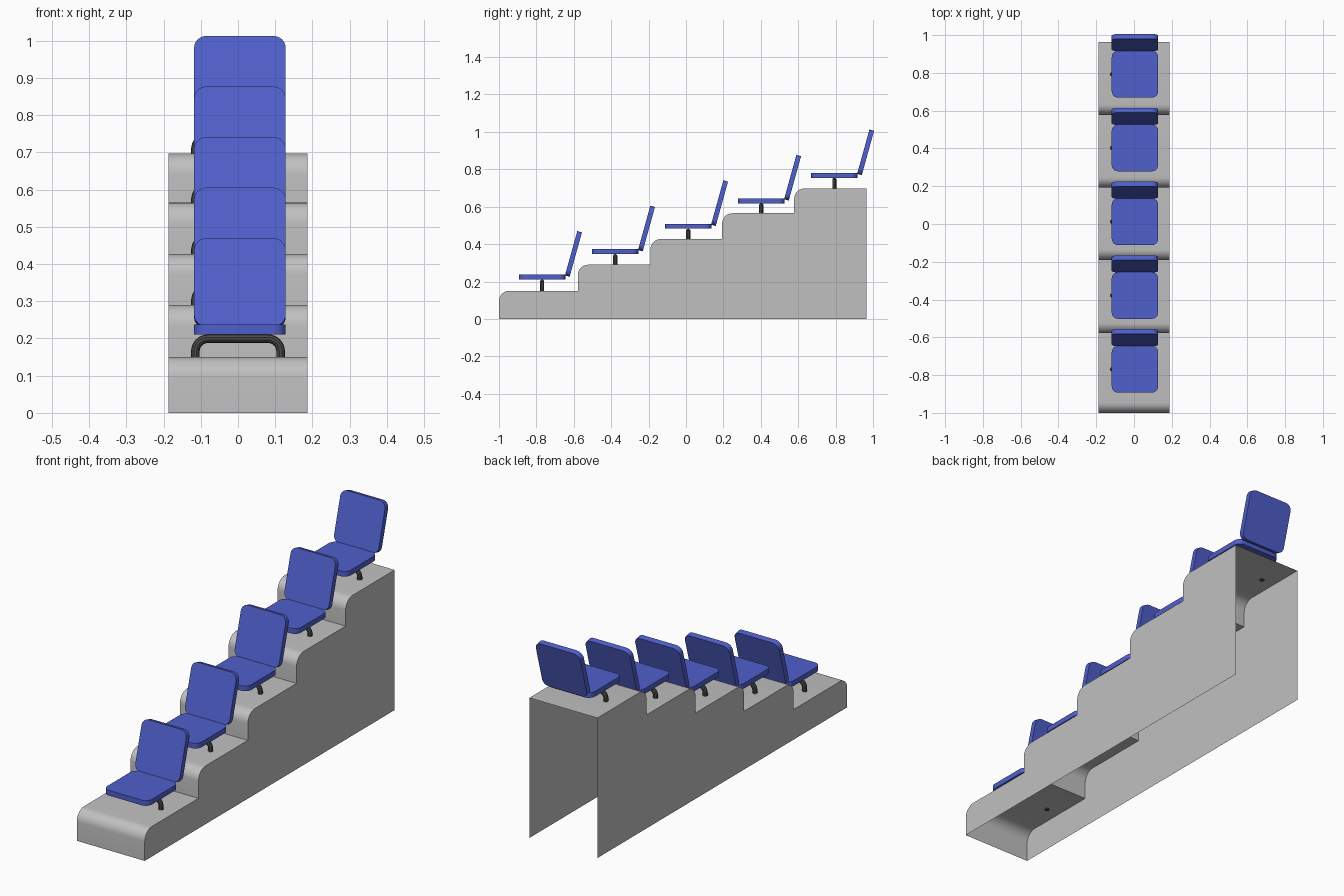
import bpy, bmesh, math
from mathutils import Matrix, Vector

if "Cube" in bpy.data.objects:
    bpy.data.objects.remove(bpy.data.objects["Cube"])


def material(name, rgb):
    m = bpy.data.materials.new(name)
    m.diffuse_color = (*rgb, 1)
    m.use_nodes = True
    m.node_tree.nodes["Principled BSDF"].inputs["Base Color"].default_value = m.diffuse_color
    return m


GREY = material("concrete grey", (0.53, 0.53, 0.53))
BLUE = material("seat blue", (0.08, 0.115, 0.60))
DARK = material("dark metal", (0.07, 0.07, 0.07))


def add_object(name, mesh, mat):
    mesh.materials.clear()
    mesh.materials.append(mat)
    ob = bpy.data.objects.new(name, mesh)
    bpy.context.collection.objects.link(ob)
    bpy.ops.object.select_all(action='DESELECT')
    ob.select_set(True)
    bpy.context.view_layer.objects.active = ob
    bpy.ops.object.shade_smooth_by_angle(angle=math.radians(30))
    return ob


def arc(cx, cy, r, a0, a1, n=8):
    return [(cx + r * math.cos(math.radians(a0 + (a1 - a0) * i / n)),
             cy + r * math.sin(math.radians(a0 + (a1 - a0) * i / n))) for i in range(n + 1)]


# stepped stand: thin shell, open at the back and underneath
fronts = [-1.0, -0.578, -0.19, 0.193, 0.578, 0.964]
tops = [0.15, 0.29, 0.427, 0.565, 0.697]
HALF, R = 0.187, 0.055
profile = []
base = 0.0
for y0, y1, z in zip(fronts, fronts[1:], tops):
    profile.append((y0, base))
    profile += arc(y0 + R, z - R, R, 180, 90)
    base = z
profile.append((fronts[-1], base))

bm = bmesh.new()
left = [bm.verts.new((-HALF, y, z)) for y, z in profile]
right = [bm.verts.new((HALF, y, z)) for y, z in profile]
for i in range(len(profile) - 1):
    bm.faces.new((left[i], right[i], right[i + 1], left[i + 1]))
bm.faces.new(left + [bm.verts.new((-HALF, fronts[-1], 0))])
bm.faces.new((right + [bm.verts.new((HALF, fronts[-1], 0))])[::-1])
me = bpy.data.meshes.new("stepped_stand")
bm.to_mesh(me)
bm.free()
add_object("stepped_stand", me, GREY)


def cushion(name, w, d, t, matrix, r=0.033):
    """Flat slab with rounded corners, centred in plan, from z=0 to z=t."""
    x, y = w / 2 - r, d / 2 - r
    outline = (arc(x, y, r, 0, 90, 6) + arc(-x, y, r, 90, 180, 6)
               + arc(-x, -y, r, 180, 270, 6) + arc(x, -y, r, 270, 360, 6))
    bm = bmesh.new()
    lo = [bm.verts.new((px, py, 0)) for px, py in outline]
    hi = [bm.verts.new((px, py, t)) for px, py in outline]
    bm.faces.new(lo[::-1])
    bm.faces.new(hi)
    n = len(lo)
    for i in range(n):
        j = (i + 1) % n
        bm.faces.new((lo[i], lo[j], hi[j], hi[i]))
    bm.transform(matrix)
    me = bpy.data.meshes.new(name)
    bm.to_mesh(me)
    bm.free()
    add_object(name, me, BLUE)


def leg_frame(name, y, floor, top):
    """Bent tube: two feet joined by a bar under the seat."""
    rad, hx, bend = 0.0115, 0.1145, 0.034
    zc = top - rad
    pts = [(-hx, floor)] + arc(-hx + bend, zc - bend, bend, 180, 90)
    pts += arc(hx - bend, zc - bend, bend, 90, 0) + [(hx, floor)]
    cu = bpy.data.curves.new(name + "_path", 'CURVE')
    cu.dimensions = '3D'
    cu.bevel_depth = rad
    cu.bevel_resolution = 3
    cu.use_fill_caps = True
    sp = cu.splines.new('POLY')
    sp.points.add(len(pts) - 1)
    for p, (px, pz) in zip(sp.points, pts):
        p.co = (px, y, pz, 1)
    tmp = bpy.data.objects.new(name + "_path", cu)
    bpy.context.collection.objects.link(tmp)
    bpy.context.view_layer.update()
    dg = bpy.context.evaluated_depsgraph_get()
    me = bpy.data.meshes.new_from_object(tmp.evaluated_get(dg))
    bpy.data.objects.remove(tmp)
    me.name = name
    add_object(name, me, DARK)


# five seats, one per step
CX, W, T = 0.005, 0.246, 0.026
tilt = math.radians(15.5)
for i in range(5):
    y = -0.769 + 0.3905 * i
    z = 0.211 + 0.1358 * i
    cushion(f"seat_{i + 1}", W, 0.247, T, Matrix.Translation((CX, y, z)))
    # backrest: slab stood upright, leaning back; local +z faces the front
    upright = Matrix.Rotation(math.radians(90) - tilt, 4, 'X')
    place = (Matrix.Translation((CX, y + 0.147, z + 0.0145)) @ upright
             @ Matrix.Translation((0, 0.123, 0)))
    cushion(f"backrest_{i + 1}", W, 0.246, T, place)
    leg_frame(f"leg_frame_{i + 1}", y, tops[i] - 0.004, z)
